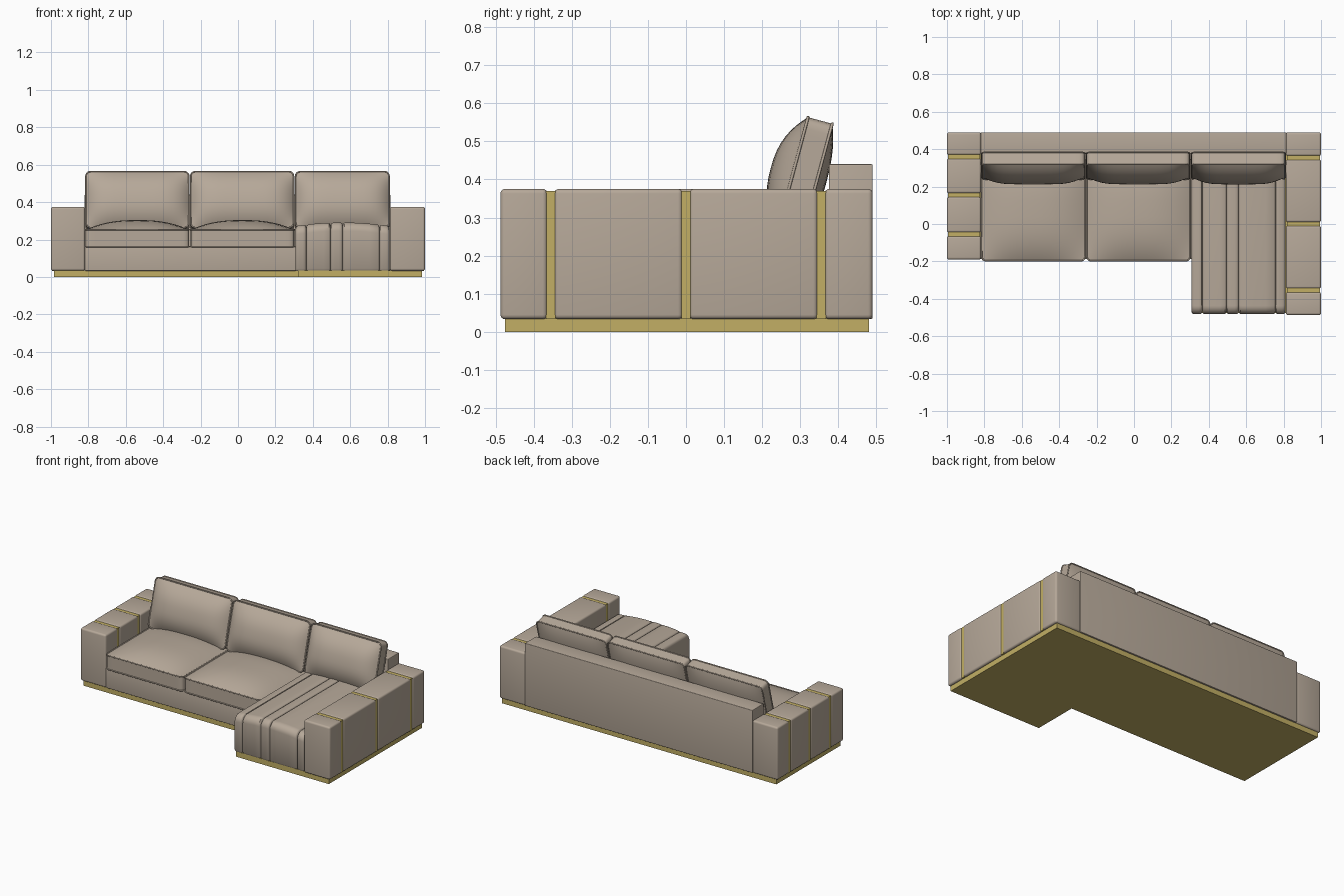
import bpy, bmesh, math
from mathutils import Matrix, Vector

if "Cube" in bpy.data.objects:
    bpy.data.objects.remove(bpy.data.objects["Cube"], do_unlink=True)


def material(name, rgb, metal=0.0):
    m = bpy.data.materials.new(name)
    m.use_nodes = True
    m.diffuse_color = (*rgb, 1)
    shader = m.node_tree.nodes["Principled BSDF"]
    shader.inputs["Base Color"].default_value = (*rgb, 1)
    shader.inputs["Roughness"].default_value = 0.6
    return m


FABRIC = material("beige fabric", (0.47, 0.395, 0.32))
GOLD = material("brushed gold", (0.54, 0.43, 0.13))
meshes = []


def add_mesh(name, bm, mat):
    bmesh.ops.recalc_face_normals(bm, faces=bm.faces)
    me = bpy.data.meshes.new(name)
    bm.to_mesh(me)
    bm.free()
    ob = bpy.data.objects.new(name, me)
    me.materials.append(mat)
    bpy.context.collection.objects.link(ob)
    meshes.append(ob)
    return ob


def box(name, lo, hi, mat, bevel=0.0):
    lo, hi = Vector(lo), Vector(hi)
    bm = bmesh.new()
    bmesh.ops.create_cube(bm, size=1)
    bmesh.ops.scale(bm, vec=hi - lo, verts=bm.verts)
    bmesh.ops.translate(bm, vec=(lo + hi) / 2, verts=bm.verts)
    if bevel:
        bmesh.ops.bevel(bm, geom=bm.edges[:], offset=bevel, segments=4,
                        profile=0.5, affect='EDGES')
    return add_mesh(name, bm, mat)


def cushion(name, size, puff_top, puff_bottom, power, matrix, radius=0.025):
    """Pillow with rounded plan corners, domed faces and piped seams."""
    hx, hy, hz = (s / 2 for s in size)
    bm = bmesh.new()
    bmesh.ops.create_cube(bm, size=2)
    bmesh.ops.subdivide_edges(bm, edges=bm.edges[:], cuts=19, use_grid_fill=True)
    for v in bm.verts:
        # crowd the grid towards the rim
        u, w = (math.sin(c * math.pi / 2) for c in v.co.xy)
        dome = (1 - abs(u) ** power[0]) * (1 - abs(w) ** power[1])
        x, y, z = u * hx, w * hy, v.co.z * hz
        if v.co.z > 0.999:
            z += puff_top * dome
        elif v.co.z < -0.999:
            z -= puff_bottom * dome
        # round the plan corners
        core = Vector((max(-hx + radius, min(hx - radius, x)),
                       max(-hy + radius, min(hy - radius, y))))
        d = Vector((x, y)) - core
        if d.length > 0:
            d = d.normalized() * max(abs(d.x), abs(d.y))
        v.co = (core.x + d.x, core.y + d.y, z)
    add_mesh(name, bm, FABRIC).matrix_world = matrix

    # piping along both seams
    cu = bpy.data.curves.new(name + "_piping", 'CURVE')
    cu.dimensions = '3D'
    cu.bevel_depth = 0.004
    cu.bevel_resolution = 2
    cu.materials.append(FABRIC)
    for z in (-hz, hz):
        pts = []
        for q, (sx, sy) in enumerate(((1, 1), (-1, 1), (-1, -1), (1, -1))):
            for k in range(6):
                a = (q + k / 5) * math.pi / 2
                pts.append((sx * (hx - radius) + radius * math.cos(a),
                            sy * (hy - radius) + radius * math.sin(a), z, 1))
        sp = cu.splines.new('POLY')
        sp.points.add(len(pts) - 1)
        for p, co in zip(sp.points, pts):
            p.co = co
        sp.use_cyclic_u = True
    ob = bpy.data.objects.new(name + "_piping", cu)
    bpy.context.collection.objects.link(ob)
    ob.matrix_world = matrix


def arm(name, x0, x1, front, bands):
    """Upholstered blocks with recessed gold bands between them."""
    back, half, inset = 0.49, 0.009, 0.005
    edges = [front] + [e for b in bands for e in (b - half, b + half)] + [back]
    for i in range(0, len(edges), 2):
        box(f"{name}_block_{i // 2 + 1}", (x0, edges[i], 0.033),
            (x1, edges[i + 1], 0.375), FABRIC, 0.012)
    for i, b in enumerate(bands):
        box(f"{name}_band_{i + 1}", (x0 + inset, b - half - 0.003, 0.033),
            (x1 - inset, b + half + 0.003, 0.375 - inset), GOLD)


# L-shaped plinth
bm = bmesh.new()
outline = [(-0.985, 0.48), (-0.985, -0.18), (0.32, -0.18),
           (0.32, -0.475), (0.985, -0.475), (0.985, 0.48)]
face = bm.faces.new([bm.verts.new((x, y, 0)) for x, y in outline])
top = bmesh.ops.extrude_face_region(bm, geom=[face])["geom"]
bmesh.ops.translate(bm, vec=(0, 0, 0.035),
                    verts=[g for g in top if isinstance(g, bmesh.types.BMVert)])
add_mesh("plinth", bm, GOLD)

# arms, back and seat frame
arm("left_arm", 0.812, 1.0, -0.487, (-0.355, 0.0, 0.355))
arm("right_arm", -1.0, -0.818, -0.19, (-0.055, 0.155, 0.36))
box("back_panel", (-0.82, 0.375, 0.033), (0.815, 0.49, 0.44), FABRIC, 0.004)
box("seat_frame", (-0.82, -0.188, 0.033), (0.31, 0.38, 0.162), FABRIC, 0.004)

# seat cushions
for side, cx in (("right", -0.538), ("middle", 0.024)):
    cushion(f"{side}_seat_cushion", (0.554, 0.56, 0.09), 0.052, 0, (2.5, 3),
            Matrix.Translation((cx, 0.083, 0.207)))

# back cushions, leaning backwards
lean = Matrix.Rotation(math.radians(75), 4, 'X')
for side, cx, w in (("right", -0.538, 0.55), ("middle", 0.022, 0.55),
                    ("left", 0.558, 0.5)):
    cushion(f"{side}_back_cushion", (w, 0.31, 0.066), 0.06, 0.025, (5, 2.5),
            Matrix.Translation((cx, 0.312, 0.405)) @ lean)

# chaise: rounded front profile swept across, pinched at the stitched channels
channels = [0.307, 0.365, 0.495, 0.56, 0.757, 0.81]
stations = []
for a, b in zip(channels, channels[1:]):
    stations += [(a, 0.014), (a + 0.003, 0.005), (a + 0.009, 0.001)]
    stations += [(a + 0.009 + (b - a - 0.018) * t / 4, 0) for t in range(1, 4)]
    stations += [(b - 0.009, 0.001), (b - 0.003, 0.005)]
stations.append((channels[-1], 0.014))

bm = bmesh.new()
rings = []
for x, d in stations:
    u = (x - channels[0]) / (channels[-1] - channels[0]) * 2 - 1
    height, front, r = 0.272 + 0.019 * (1 - u * u) - d, -0.482 + d, 0.045
    profile = [(0.38, 0.033), (front + 0.008, 0.033), (front, 0.045)]
    for k in range(9):
        a = math.pi / 2 * k / 8
        profile.append((front + r - r * math.cos(a), height - r + r * math.sin(a)))
    profile.append((0.38, height))
    rings.append([bm.verts.new((x, y, z)) for y, z in profile])
for r0, r1 in zip(rings, rings[1:]):
    n = len(r0)
    for i in range(n):
        j = (i + 1) % n
        bm.faces.new((r0[i], r0[j], r1[j], r1[i]))
bm.faces.new(rings[0])
bm.faces.new(rings[-1])
add_mesh("chaise_seat", bm, FABRIC)

# smooth shading with crisp corners
bpy.ops.object.select_all(action='DESELECT')
for ob in meshes:
    ob.select_set(True)
bpy.context.view_layer.objects.active = meshes[0]
bpy.ops.object.shade_smooth_by_angle(angle=math.radians(40))
